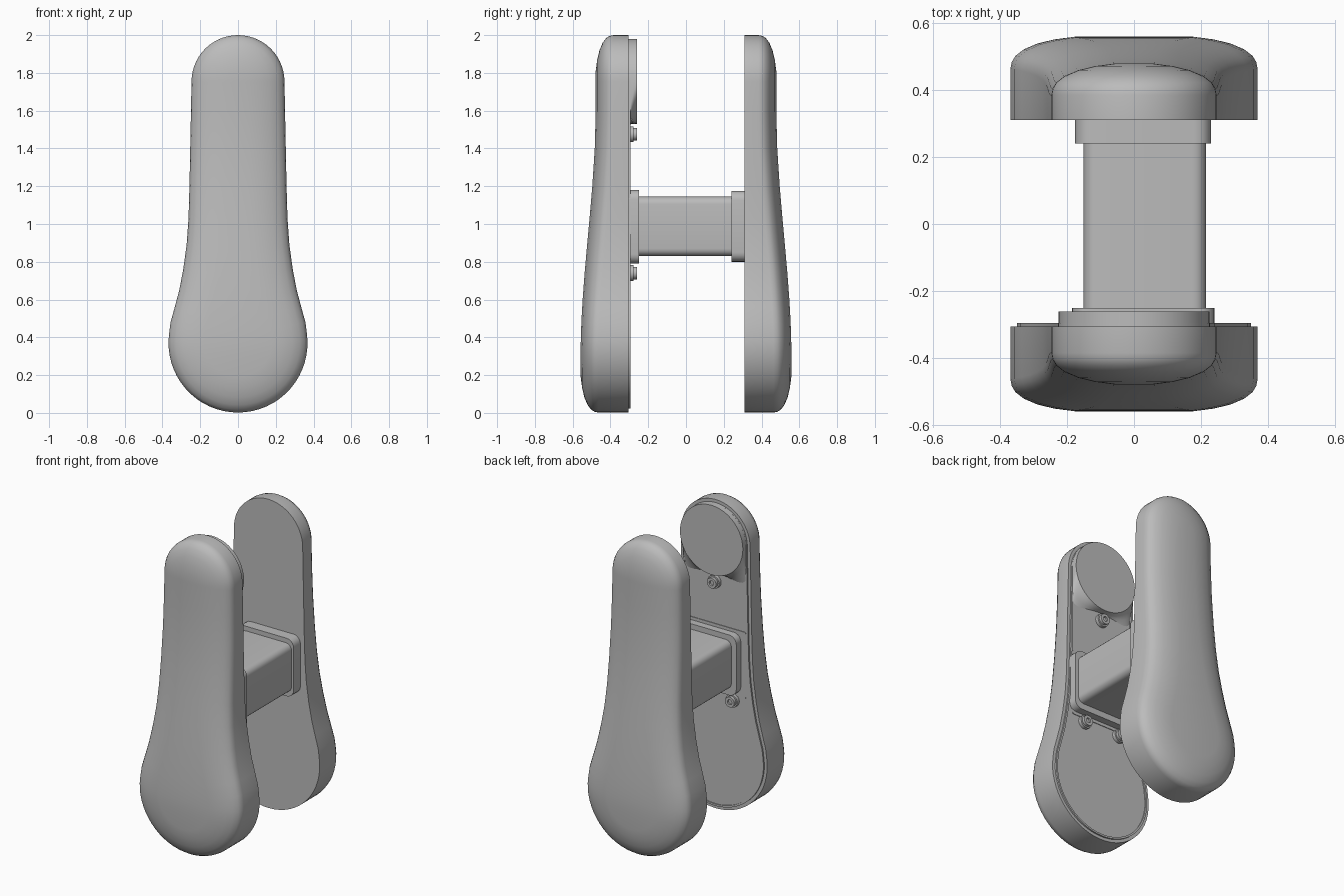
import bpy, bmesh
from math import sin, cos, pi, radians
from mathutils import Vector

if "Cube" in bpy.data.objects:
    bpy.data.objects.remove(bpy.data.objects["Cube"])

grey = bpy.data.materials.new("plain grey")
grey.use_nodes = True
COLOUR = (0.5, 0.5, 0.5, 1)
grey.diffuse_color = COLOUR
grey.node_tree.nodes["Principled BSDF"].inputs["Base Color"].default_value = COLOUR


def finish(bm, name, angle=35):
    bmesh.ops.recalc_face_normals(bm, faces=bm.faces)
    mesh = bpy.data.meshes.new(name)
    bm.to_mesh(mesh)
    bm.free()
    mesh.materials.append(grey)
    obj = bpy.data.objects.new(name, mesh)
    bpy.context.collection.objects.link(obj)
    bpy.ops.object.select_all(action='DESELECT')
    obj.select_set(True)
    bpy.context.view_layer.objects.active = obj
    bpy.ops.object.shade_smooth_by_angle(angle=radians(angle))
    return obj


def bridge(bm, a, b):
    n = len(a)
    for i in range(n):
        j = (i + 1) % n
        bm.faces.new((a[i], a[j], b[j], b[i]))


# Half outline of the cover, bottom to top: wide arc, waist, narrow arc
def half_outline():
    pts = []
    for k in range(17):
        a = -pi / 2 + k / 16 * radians(98)
        pts.append(Vector((0.368 * cos(a), 0.37 + 0.368 * sin(a))))
    waist = [(.357, .48), (.335, .56), (.311, .65), (.29, .76), (.272, .89),
             (.262, 1.03), (.257, 1.2), (.253, 1.4), (.249, 1.6)]
    pts += [Vector(p) for p in waist]
    for k in range(15):
        a = k / 14 * pi / 2
        pts.append(Vector((0.246 * cos(a), 1.754 + 0.246 * sin(a))))
    pts[0].x = pts[-1].x = 0
    return pts


HALF = half_outline()
N = len(HALF)


def inset_half(d):
    out = []
    for i, p in enumerate(HALF):
        if i == 0:
            inward = Vector((0, 1))
        elif i == N - 1:
            inward = Vector((0, -1))
        else:
            t = (HALF[i + 1] - HALF[i - 1]).normalized()
            inward = Vector((-t.y, t.x))
        out.append(p + inward * d)
    return out


def depth(z):
    t = min(max((z - 0.3) / 1.3, 0), 1)
    return 0.559 - 0.08 * t * t * (3 - 2 * t)


def loft_outline(name, rings, side):
    """rings: (inset, function giving y from z); both ends are capped."""
    bm = bmesh.new()
    loops = []
    for d, y in rings:
        half = inset_half(d)
        full = [(p.x, p.y) for p in half] + [(-p.x, p.y) for p in half[-2:0:-1]]
        loops.append([bm.verts.new((x, side * y(z), z)) for x, z in full])
    for a, b in zip(loops, loops[1:]):
        bridge(bm, a, b)
    m = 2 * N - 2
    for ring in (loops[0], loops[-1]):
        for i in range(N - 1):
            quad = (ring[i], ring[i + 1], ring[m - i - 1], ring[(m - i) % m])
            bm.faces.new(tuple(dict.fromkeys(quad)))
    return finish(bm, name)


# Two matching outer covers with a soft crowned face
ROUNDING = [(0, .095), (.004, .075), (.015, .057), (.04, .038),
            (.08, .021), (.13, .009), (.19, .001)]
for name, side, inner in (("front_cover", -1, .305), ("back_cover", 1, .31)):
    rings = [(0, lambda z, v=inner: v)]
    rings += [(d, lambda z, v=drop: depth(z) - v) for d, drop in ROUNDING]
    loft_outline(name, rings, side)

# Lipped backing plate on the inner face of the front cover
LIP = [(.02, .31), (.02, .295), (.032, .295), (.032, .301), (.1, .301)]
loft_outline("backing_plate", [(d, lambda z, v=y: v) for d, y in LIP], -1)


# Rounded boxes for the spindle and its collars
def rounded_box(name, x, y, z, radius):
    bm = bmesh.new()
    bmesh.ops.create_cube(bm, size=1)
    for v in bm.verts:
        v.co = [r[0] + (c + .5) * (r[1] - r[0]) for c, r in zip(v.co, (x, y, z))]
    edges = [e for e in bm.edges
             if abs(e.verts[0].co.y - e.verts[1].co.y) > 1e-4]
    bmesh.ops.bevel(bm, geom=edges, offset=radius, segments=5,
                    affect='EDGES', profile=0.5)
    return finish(bm, name)


rounded_box("spindle", (-.15, .215), (-.3, .3), (.83, 1.145), .04)
rounded_box("back_collar", (-.175, .23), (.24, .312), (.80, 1.175), .05)
rounded_box("front_collar", (-.185, .24), (-.305, -.25), (.79, 1.18), .05)
rounded_box("middle_plate", (-.22, .22), (-.303, -.297), (.77, 1.2), .01)


# Raised disc with a lower skirt that flares out at the sides
def raised_disc():
    bm = bmesh.new()
    r, zc, count = .225, 1.755, 48
    loops = []
    for y, flare in ((-.303, .18), (-.29, .11), (-.275, .05), (-.26, 0)):
        ring = []
        for k in range(count):
            a = 2 * pi * k / count
            x, z = r * cos(a), r * sin(a)
            if z < .001:
                z -= flare * (x / r) ** 2
            ring.append(bm.verts.new((x, y, zc + z)))
        loops.append(ring)
    for a, b in zip(loops, loops[1:]):
        bridge(bm, a, b)
    bm.faces.new(loops[0])
    bm.faces.new(loops[-1])
    finish(bm, "raised_disc")


raised_disc()


# Screws: washer, head and a sunken hexagonal-style socket
def screw(name, x, z):
    bm = bmesh.new()
    count = 24
    loops = []
    for r, y in ((.042, -.3), (.042, -.278), (.033, -.278), (.033, -.26),
                 (.016, -.26), (.016, -.272)):
        loops.append([bm.verts.new((x + r * cos(2 * pi * k / count), y,
                                    z + r * sin(2 * pi * k / count)))
                      for k in range(count)])
    for a, b in zip(loops, loops[1:]):
        bridge(bm, a, b)
    bm.faces.new(loops[0])
    bm.faces.new(loops[-1])
    finish(bm, name)


screw("top_screw", 0, 1.475)
screw("left_screw", .13, .74)
screw("right_screw", -.13, .74)
